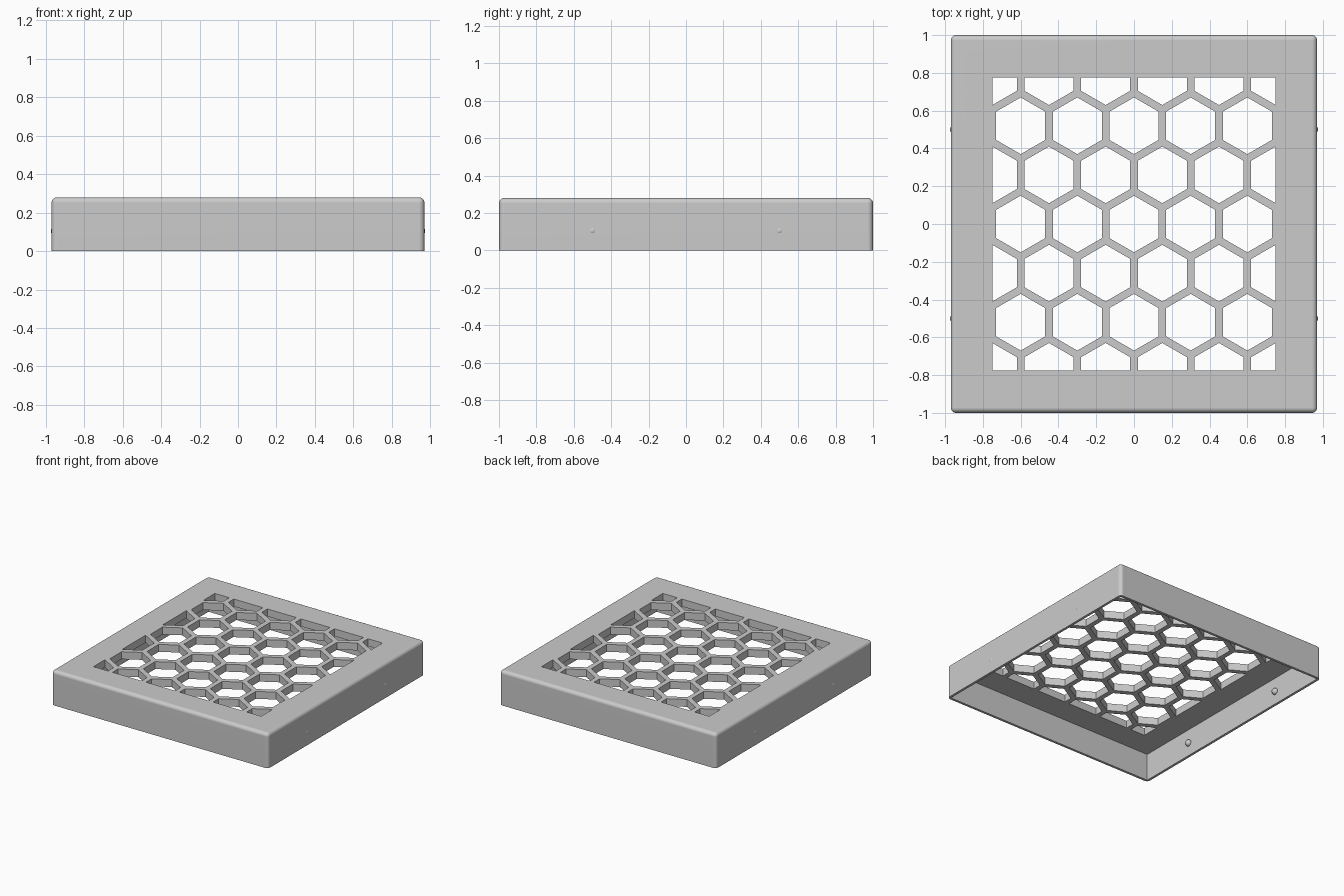
import bpy, bmesh, math
from mathutils import Matrix, Vector

if "Cube" in bpy.data.objects:
    bpy.data.objects.remove(bpy.data.objects["Cube"])

HALF_X, HALF_Y, HEIGHT = 0.97, 1.0, 0.28
WALL, PLATE, ROUND = 0.02, 0.06, 0.028
OPEN_X, OPEN_Y = 0.75, 0.775            # limits of the honeycomb window
PITCH, ROW, RADIUS = 0.3, 0.26, 0.15    # honeycomb spacing and cell size

grey = bpy.data.materials.new("light grey plastic")
grey.use_nodes = True
grey.diffuse_color = (0.6, 0.6, 0.6, 1)
grey.node_tree.nodes["Principled BSDF"].inputs["Base Color"].default_value = (0.6, 0.6, 0.6, 1)


def make_object(name, bm):
    bmesh.ops.recalc_face_normals(bm, faces=bm.faces)
    mesh = bpy.data.meshes.new(name)
    bm.to_mesh(mesh)
    bm.free()
    mesh.materials.append(grey)
    obj = bpy.data.objects.new(name, mesh)
    bpy.context.collection.objects.link(obj)
    return obj


def add_box(bm, half_x, half_y, low, high):
    size = Matrix.Diagonal((2 * half_x, 2 * half_y, high - low, 1))
    bmesh.ops.create_cube(bm, size=1, matrix=Matrix.Translation((0, 0, (low + high) / 2)) @ size)


def clamp(value, limit):
    return round(max(-limit, min(limit, value)), 5)


def add_cell(bm, cx, cy):
    """Hexagonal prism trimmed to the window."""
    angles = [math.radians(30 + 60 * i) for i in range(6)]
    outline = dict.fromkeys((clamp(cx + RADIUS * math.cos(a), OPEN_X),
                             clamp(cy + RADIUS * math.sin(a), OPEN_Y)) for a in angles)
    face = bm.faces.new([bm.verts.new((x, y, HEIGHT - 2 * PLATE)) for x, y in outline])
    top = bmesh.ops.extrude_face_region(bm, geom=[face])["geom"]
    bmesh.ops.translate(bm, vec=(0, 0, 3 * PLATE),
                        verts=[v for v in top if isinstance(v, bmesh.types.BMVert)])


def cut(target, cutter):
    cutter.hide_render = True
    mod = target.modifiers.new("cut", "BOOLEAN")
    mod.operation, mod.solver, mod.object = "DIFFERENCE", "EXACT", cutter
    bpy.context.view_layer.objects.active = target
    bpy.ops.object.modifier_apply(modifier=mod.name)
    bpy.data.objects.remove(cutter)


# Cover: box rounded on every edge except around the open bottom
bm = bmesh.new()
add_box(bm, HALF_X, HALF_Y, 0, HEIGHT)
edges = [e for e in bm.edges if max(v.co.z for v in e.verts) > HEIGHT / 2]
bmesh.ops.bevel(bm, geom=edges, offset=ROUND, segments=5, profile=0.5, affect="EDGES")
cover = make_object("grille_cover", bm)

# Hollow underside
bm = bmesh.new()
add_box(bm, HALF_X - WALL, HALF_Y - WALL, -HEIGHT, HEIGHT - PLATE)
cut(cover, make_object("cavity_cutter", bm))

# Honeycomb openings in staggered rows
bm = bmesh.new()
for row in range(-3, 4):
    columns = [i - 2.5 for i in range(6)] if row % 2 else range(-2, 3)
    for column in columns:
        add_cell(bm, column * PITCH, row * ROW)
cut(cover, make_object("honeycomb_cutter", bm))

# Small round snap bumps inside the side walls
bumps = []
for side, x in (("left", 1), ("right", -1)):
    for end, y in (("front", -0.5), ("back", 0.5)):
        bm = bmesh.new()
        bmesh.ops.create_uvsphere(bm, u_segments=20, v_segments=12, radius=0.026,
                                  matrix=Matrix.Translation((x * 0.948, y, 0.105)))
        bumps.append(make_object(f"snap_bump_{end}_{side}", bm))

# Smooth rounded surfaces, crisp openings
bpy.ops.object.select_all(action="DESELECT")
for obj in [cover] + bumps:
    obj.select_set(True)
bpy.context.view_layer.objects.active = cover
bpy.ops.object.shade_smooth_by_angle(angle=math.radians(35))
weighted = cover.modifiers.new("even shading", "WEIGHTED_NORMAL")
weighted.keep_sharp = True
